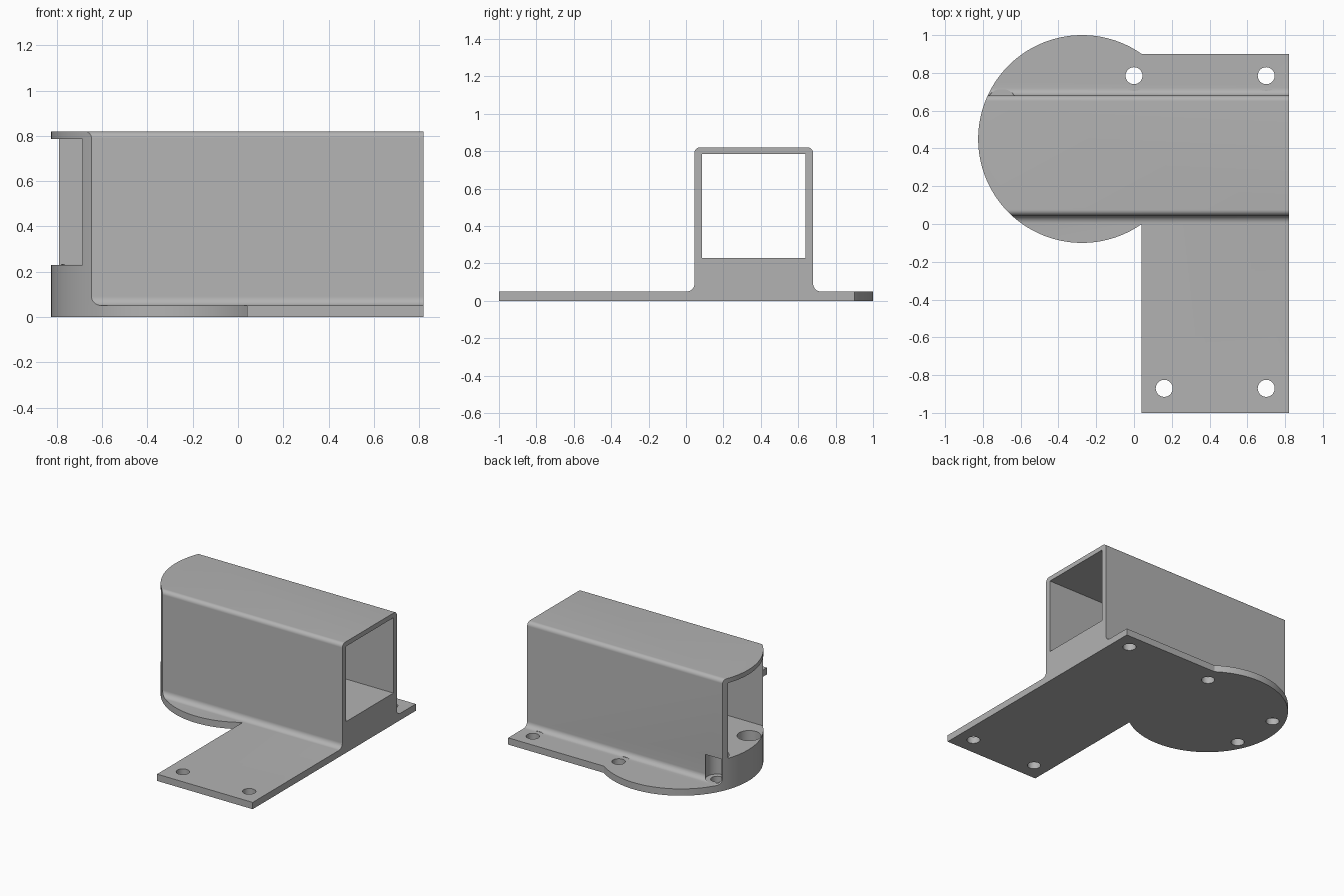
import bpy, bmesh, math
from mathutils import Vector

if "Cube" in bpy.data.objects:
    bpy.data.objects.remove(bpy.data.objects["Cube"], do_unlink=True)

grey = bpy.data.materials.new("plain grey")
grey.use_nodes = True
colour = (0.448, 0.448, 0.448, 1)
grey.diffuse_color = colour
grey.node_tree.nodes["Principled BSDF"].inputs["Base Color"].default_value = colour

PLATE = 0.05
FLOOR = 0.23
DISC_X, DISC_Y, DISC_R = -0.275, 0.45, 0.55
LEFT, RIGHT = 0.04, 0.82


def prism(name, points, offset):
    """Extrude a closed 3D outline along the offset vector."""
    bm = bmesh.new()
    face = bm.faces.new([bm.verts.new(p) for p in points])
    grown = bmesh.ops.extrude_face_region(bm, geom=[face])["geom"]
    verts = [v for v in grown if isinstance(v, bmesh.types.BMVert)]
    bmesh.ops.translate(bm, verts=verts, vec=Vector(offset))
    bmesh.ops.recalc_face_normals(bm, faces=bm.faces)
    mesh = bpy.data.meshes.new(name)
    bm.to_mesh(mesh)
    bm.free()
    obj = bpy.data.objects.new(name, mesh)
    bpy.context.collection.objects.link(obj)
    mesh.materials.append(grey)
    return obj


def arc(cx, cy, r, start, end, steps):
    angles = [math.radians(start + (end - start) * i / steps) for i in range(steps + 1)]
    return [(cx + r * math.cos(a), cy + r * math.sin(a)) for a in angles]


def cylinder(name, x, y, r, z0, z1):
    ring = arc(x, y, r, 0, 360, 48)[:-1]
    return prism(name, [(px, py, z0) for px, py in ring], (0, 0, z1 - z0))


def combine(target, tool, operation):
    mod = target.modifiers.new(tool.name, 'BOOLEAN')
    mod.operation = operation
    mod.solver = 'EXACT'
    mod.object = tool
    bpy.context.view_layer.objects.active = target
    bpy.ops.object.modifier_apply(modifier=mod.name)
    bpy.data.objects.remove(tool, do_unlink=True)


# Cross-section: flat flange, filleted tube sides, rounded top corners
half, top, fillet, round_r = 0.3175, 0.82, 0.04, 0.03
mid = 0.3625
side = (arc(half + fillet, PLATE + fillet, fillet, 270, 180, 10)
        + arc(half - round_r, top - round_r, round_r, 0, 90, 10))
section = [(1.2, 0), (1.2, PLATE)] + [(mid + y, z) for y, z in side]
section += [(mid - y, z) for y, z in reversed(side)] + [(-1.2, PLATE), (-1.2, 0)]
bracket = prism("tube_bracket", [(-1, y, z) for y, z in section], (RIGHT + 1, 0, 0))

# Footprint: rounded disc end joined to a long rectangular flange
angle = math.degrees(math.acos((LEFT - DISC_X) / DISC_R))
outline = arc(DISC_X, DISC_Y, DISC_R, angle, 360 - angle, 120)
outline += [(LEFT, -1), (RIGHT + 0.1, -1), (RIGHT + 0.1, outline[0][1])]
combine(bracket, prism("footprint", [(x, y, -0.1) for x, y in outline], (0, 0, 1.2)), 'INTERSECT')

# Square tunnel through the tube
tunnel = [(-1.1, 0.085, FLOOR), (-1.1, 0.64, FLOOR), (-1.1, 0.64, 0.785), (-1.1, 0.085, 0.785)]
combine(bracket, prism("tunnel", tunnel, (2.2, 0, 0)), 'DIFFERENCE')

# Screw holes, with wider clearance bores above the plate
for x, y, bored in ((0, 0.785, True), (0.7, 0.785, True), (0.16, -0.87, False),
                    (0.7, -0.87, False), (-0.7, 0.635, True), (-0.7, 0.265, True)):
    if bored:
        combine(bracket, cylinder("bore", x, y, 0.08, PLATE + 0.0005, FLOOR + 0.002), 'DIFFERENCE')
    combine(bracket, cylinder("hole", x, y, 0.045, -0.1, 0.15), 'DIFFERENCE')

bpy.ops.object.select_all(action='DESELECT')
bracket.select_set(True)
bpy.context.view_layer.objects.active = bracket
bpy.ops.object.shade_smooth_by_angle(angle=math.radians(25))
